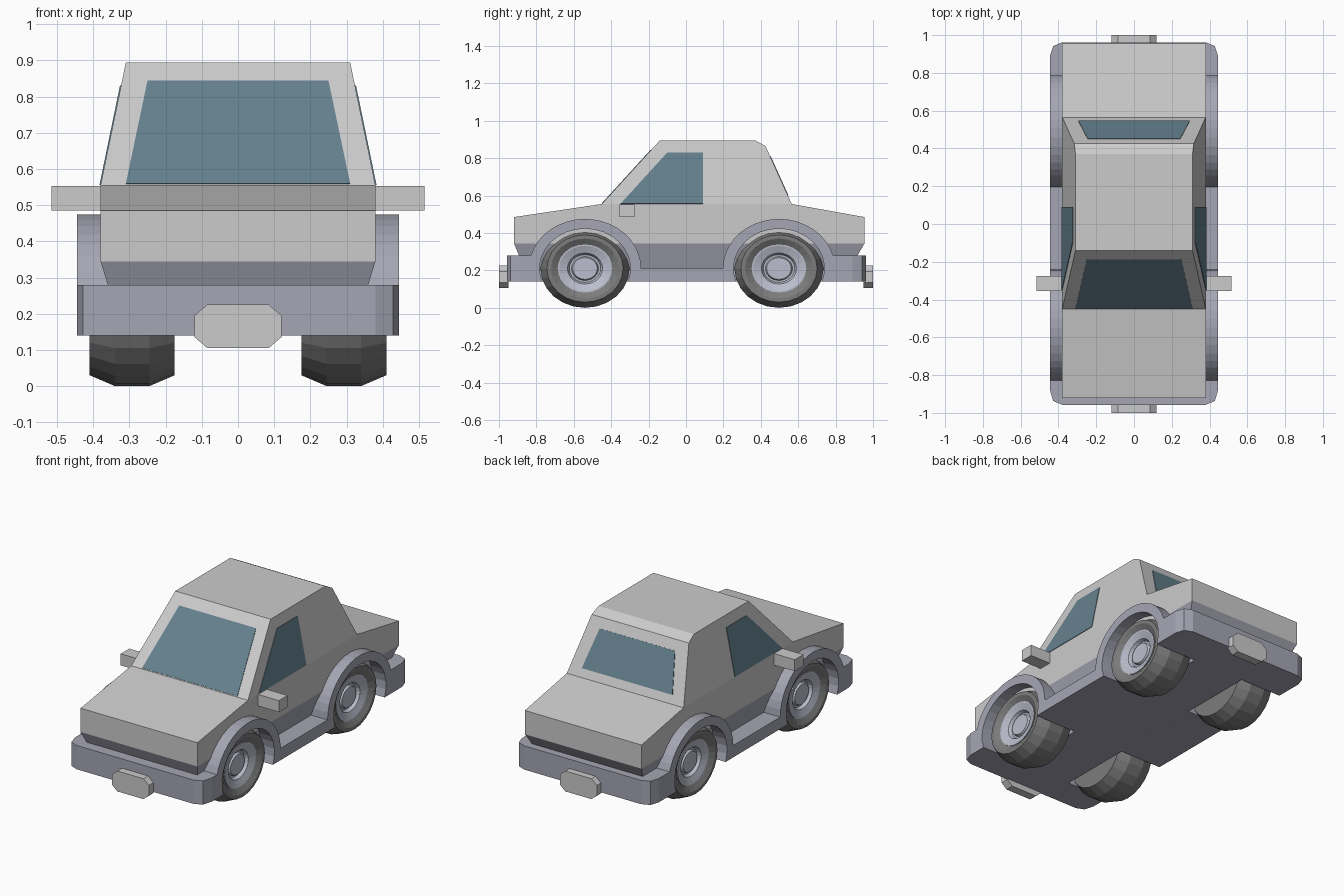
import bpy, bmesh
from math import sin, cos, pi, radians
from mathutils import Vector

if "Cube" in bpy.data.objects:
    bpy.data.objects.remove(bpy.data.objects["Cube"])


def material(name, r, g, b):
    m = bpy.data.materials.new(name)
    m.diffuse_color = (r, g, b, 1)
    m.use_nodes = True
    m.node_tree.nodes["Principled BSDF"].inputs["Base Color"].default_value = m.diffuse_color
    return m


trim = material("trim", 0.38, 0.38, 0.46)
glass = material("glass", 0.13, 0.22, 0.27)
rubber = material("rubber", 0.2, 0.2, 0.2)
metal = material("metal", 0.5, 0.52, 0.61)
plate_grey = material("plate_grey", 0.6, 0.6, 0.63)


def loft(name, rings, mat=None):
    """Solid through rings of equal length, capped at both ends."""
    bm = bmesh.new()
    vs = [[bm.verts.new(p) for p in ring] for ring in rings]
    n = len(vs[0])
    for a, b in zip(vs, vs[1:]):
        for i in range(n):
            j = (i + 1) % n
            bm.faces.new((a[i], a[j], b[j], b[i]))
    bm.faces.new(vs[0])
    bm.faces.new(vs[-1])
    bmesh.ops.recalc_face_normals(bm, faces=bm.faces)
    me = bpy.data.meshes.new(name)
    bm.to_mesh(me)
    bm.free()
    ob = bpy.data.objects.new(name, me)
    bpy.context.collection.objects.link(ob)
    if mat:
        me.materials.append(mat)
    return ob


def side_prism(name, profile, x0, x1, mat=None):
    return loft(name, [[(x, y, z) for y, z in profile] for x in (x0, x1)], mat)


def rect(x, y0, y1, z):
    return [(-x, y0, z), (x, y0, z), (x, y1, z), (-x, y1, z)]


def panel(name, pts):
    """Thin window pane lying on a sloped surface."""
    p = [Vector(q) for q in pts]
    n = (p[1] - p[0]).cross(p[2] - p[0]).normalized() * 0.003
    return loft(name, [[q - n for q in p], [q + n for q in p]], glass)


def cabin_x(z):
    return 0.38 - 0.07 * (z - 0.555) / 0.34


def arc(cy, ry, rz, a0, a1, n=18):
    out = []
    for i in range(n + 1):
        a = radians(a0 + (a1 - a0) * i / n)
        out.append((cy + ry * cos(a), 0.21 + rz * sin(a)))
    return out


FRONT, REAR = -0.54, 0.497

# Main body and the tapered band below it
side_prism("body", [(-0.92, 0.345), (-0.92, 0.485), (-0.45, 0.555),
                    (0.565, 0.555), (0.955, 0.485), (0.955, 0.345)], -0.38, 0.38)
loft("lower_body", [rect(0.38, -0.92, 0.955, 0.345),
                    rect(0.335, -0.86, 0.87, 0.2)], trim)

# Cabin, sides leaning inward
cabin = [(-0.45, 0.555), (-0.14, 0.895), (0.37, 0.895), (0.425, 0.865), (0.565, 0.555)]
loft("cabin", [[(s * cabin_x(z), y, z) for y, z in cabin] for s in (-1, 1)])

# Windows
panel("windshield", [(-0.31, -0.447, 0.558), (0.31, -0.447, 0.558),
                     (0.25, -0.187, 0.843), (-0.25, -0.187, 0.843)])
panel("rear_window", [(-0.295, 0.545, 0.6), (0.295, 0.545, 0.6),
                      (0.245, 0.45, 0.81), (-0.245, 0.45, 0.81)])
side_window = [(-0.35, 0.556), (-0.10, 0.83), (0.09, 0.83), (0.09, 0.556)]

# Sill and wheel arch outline
skirt = ([(-0.88, 0.14), (-0.88, 0.28)]
         + arc(FRONT, 0.30, 0.265, 164.7, 0)
         + arc(REAR, 0.30, 0.265, 180, 15.3)
         + [(0.89, 0.28), (0.89, 0.14)]
         + arc(REAR, 0.243, 0.213, -19.2, 199.2)
         + arc(FRONT, 0.243, 0.213, -19.2, 199.2))

# Wheel sections as (x, radius), outward from the car centre
tyre = [(0.175, 0.18), (0.245, 0.21), (0.34, 0.21), (0.41, 0.18),
        (0.41, 0.16), (0.39, 0.128), (0.33, 0.128)]
rim = [(0.32, 0.129), (0.395, 0.129), (0.395, 0.122), (0.38, 0.083),
       (0.36, 0.074), (0.36, 0.064), (0.375, 0.058)]


def lathe(name, section, s, cy, mat, n=24):
    loft(name, [[(s * x, cy + 1.133 * r * sin(2 * pi * i / n), 0.21 - r * cos(2 * pi * i / n))
                 for i in range(n)] for x, r in section], mat)


for s, side in ((1, "right"), (-1, "left")):
    panel(side + "_window", [(s * cabin_x(z), y, z) for y, z in side_window])
    side_prism(side + "_skirt", skirt, s * 0.17, s * 0.445, trim)
    side_prism(side + "_mirror", [(-0.355, 0.485), (-0.275, 0.485),
                                  (-0.275, 0.553), (-0.355, 0.553)], s * 0.37, s * 0.515)
    for cy, end in ((FRONT, "front"), (REAR, "rear")):
        lathe(f"{end}_{side}_tyre", tyre, s, cy, rubber)
        lathe(f"{end}_{side}_rim", rim, s, cy, metal)

# Floor between the wheels
loft("floor_pan", [rect(0.17, -0.88, 0.89, 0.14), rect(0.17, -0.88, 0.89, 0.28)], trim)

# Bumpers with clipped corners, and the plates on them
plate = [(0.085, 0.105), (0.12, 0.135), (0.12, 0.195), (0.085, 0.225)]
plate += [(-x, z) for x, z in reversed(plate)]
for end, d, y_in, y_out in (("front", -1, -0.88, -0.957), ("rear", 1, 0.89, 0.962)):
    half = [(0.445, y_in), (0.428, y_out - d * 0.02), (0.38, y_out)]
    plan = half + [(-x, y) for x, y in reversed(half)]
    loft(end + "_bumper", [[(x, y, z) for x, y in plan] for z in (0.14, 0.28)], trim)
    loft(end + "_plate", [[(x, y, z) for x, z in plate] for y in (d * 0.95, d * 1.0)], plate_grey)
